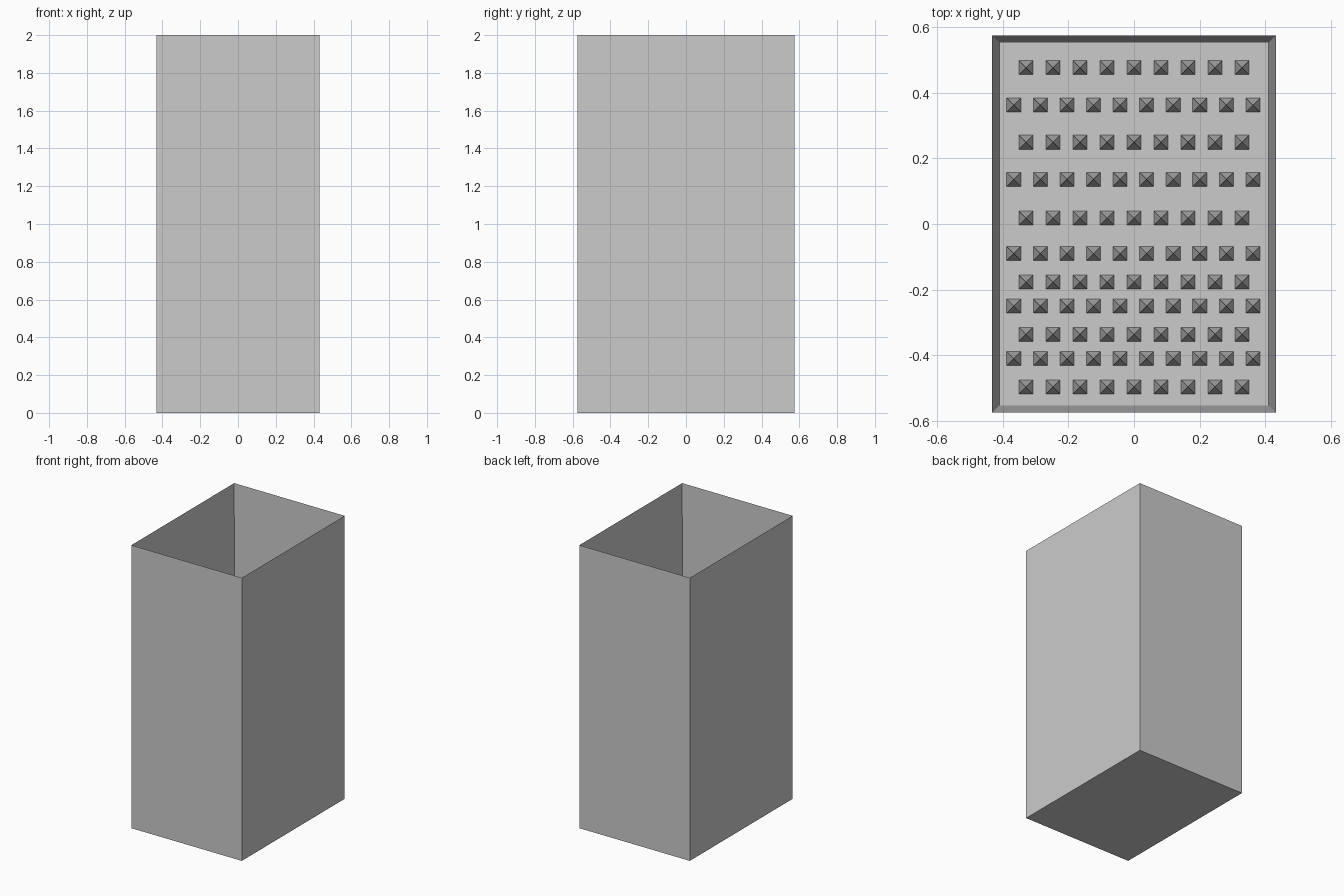
import bpy, bmesh
from mathutils import Matrix

if "Cube" in bpy.data.objects:
    bpy.data.objects.remove(bpy.data.objects["Cube"])

W, D, H = 0.864, 1.148, 2.0
T = 0.022
SPIKE_R, SPIKE_H = 0.0215, 0.2


def finish(name, bm):
    bmesh.ops.recalc_face_normals(bm, faces=bm.faces)
    mesh = bpy.data.meshes.new(name)
    bm.to_mesh(mesh)
    bm.free()
    obj = bpy.data.objects.new(name, mesh)
    bpy.context.collection.objects.link(obj)
    return obj


# Pit shell: box with its top inset and pushed down to the floor
bm = bmesh.new()
bmesh.ops.create_cube(bm, size=1, matrix=Matrix.Translation((0, 0, H / 2)) @ Matrix.Diagonal((W, D, H, 1)))
bm.normal_update()
top = next(f for f in bm.faces if f.normal.z > 0.9)
bmesh.ops.inset_region(bm, faces=[top], thickness=T, use_even_offset=True)
for v in top.verts:
    v.co.z = T
finish("pit_shell", bm)

# Spikes: staggered rows of four-sided pyramids on the floor
rows = [0.476, 0.362, 0.249, 0.136, 0.018, -0.09, -0.177, -0.25, -0.336, -0.41, -0.496]
bm = bmesh.new()
for i, y in enumerate(rows):
    count, x0, x1 = (9, -0.329, 0.329) if i % 2 == 0 else (10, -0.366, 0.362)
    for k in range(count):
        x = x0 + (x1 - x0) * k / (count - 1)
        base = [bm.verts.new((x + sx * SPIKE_R, y + sy * SPIKE_R, T))
                for sx, sy in ((-1, -1), (1, -1), (1, 1), (-1, 1))]
        tip = bm.verts.new((x, y, T + SPIKE_H))
        bm.faces.new(base[::-1])
        for a in range(4):
            bm.faces.new((base[a], base[(a + 1) % 4], tip))
finish("floor_spikes", bm)
